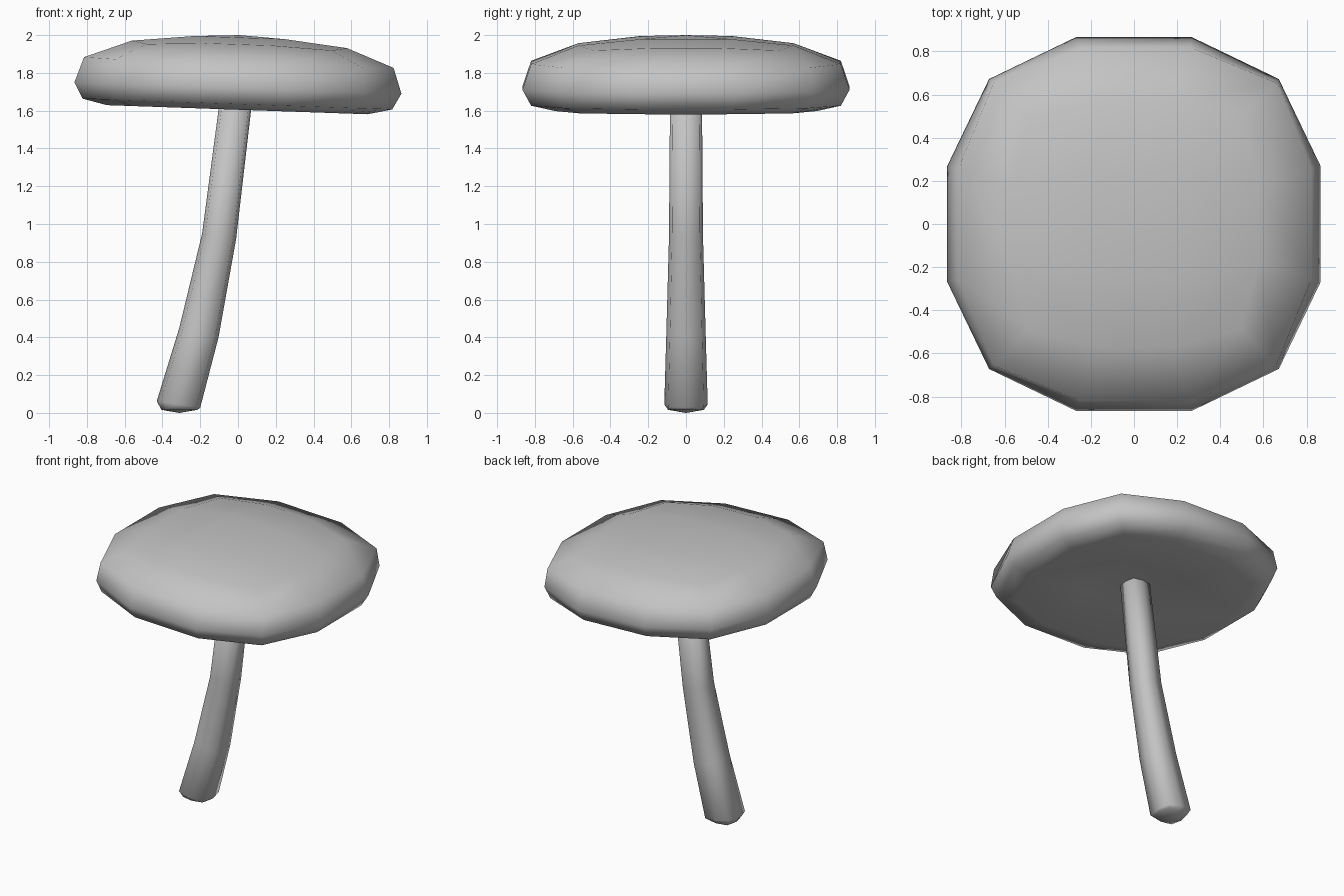
import bpy, bmesh, math
from mathutils import Vector, Matrix

if "Cube" in bpy.data.objects:
    bpy.data.objects.remove(bpy.data.objects["Cube"], do_unlink=True)

grey = bpy.data.materials.new("plain grey")
grey.use_nodes = True
grey.diffuse_color = (0.55, 0.55, 0.55, 1)
grey.node_tree.nodes["Principled BSDF"].inputs["Base Color"].default_value = (0.55, 0.55, 0.55, 1)


def skin(bm, rings):
    """Join successive rings of vertices with quads."""
    for a, b in zip(rings, rings[1:]):
        n = len(a)
        for i in range(n):
            j = (i + 1) % n
            bm.faces.new((a[i], a[j], b[j], b[i]))


def fan(bm, ring, point):
    """Close a ring with triangles to one point."""
    tip = bm.verts.new(point)
    for i, v in enumerate(ring):
        bm.faces.new((tip, v, ring[(i + 1) % len(ring)]))


def finish(bm, name):
    bmesh.ops.recalc_face_normals(bm, faces=bm.faces[:])
    for f in bm.faces:
        f.smooth = True
    mesh = bpy.data.meshes.new(name)
    bm.to_mesh(mesh)
    bm.free()
    mesh.materials.append(grey)
    obj = bpy.data.objects.new(name, mesh)
    bpy.context.collection.objects.link(obj)
    return obj


def cap_ring(bm, half, corner, z, drop):
    """Rounded square of twelve points: two per side and one per corner."""
    side = half * 0.31
    quarter = [(half, -side, z), (half, side, z), (corner, corner, z - drop)]
    return [bm.verts.new(Matrix.Rotation(q * math.pi / 2, 3, "Z") @ Vector(p))
            for q in range(4) for p in quarter]


# Cap: stacked rounded squares, domed above and slightly hollow below
bm = bmesh.new()
profile = [(0.69, 0.56, 1.605, 0), (0.82, 0.645, 1.635, 0), (0.866, 0.672, 1.72, 0),
           (0.82, 0.655, 1.855, 0.005), (0.57, 0.49, 1.951, 0.015)]
rings = [cap_ring(bm, *p) for p in profile]
skin(bm, rings)
for ring, half, z, centre in ((rings[0], 0.25, 1.655, 1.67), (rings[-1], 0.24, 1.987, 2.0)):
    inner = [bm.verts.new((half * sx, half * sy, z))
             for sx, sy in ((1, -1), (1, 1), (-1, 1), (-1, -1))]
    fan(bm, inner, (0, 0, centre))
    for q in range(4):
        a, b, c = ring[3 * q:3 * q + 3]
        d = ring[(3 * q + 3) % 12]
        p, r = inner[q], inner[(q + 1) % 4]
        bm.faces.new((a, b, r, p))
        bm.faces.new((b, c, d, r))
# The cap leans slightly to its left
pivot = Matrix.Translation((0, 0, 1.73))
lean = pivot @ Matrix.Rotation(math.radians(2), 4, "Y") @ pivot.inverted()
bmesh.ops.transform(bm, matrix=lean, verts=bm.verts[:])
finish(bm, "cap")

# Stem: rounded square tube along a gentle curve, with a rounded foot
bm = bmesh.new()
path = [(-0.31, 0.016, 0.095, 0), (-0.315, 0.045, 0.115, 0.15), (-0.207, 0.425, 0.104, 0.24),
        (-0.1, 0.935, 0.09, 0.16), (0, 1.74, 0.084, 0.12)]
rings = []
for x, z, r, slope in path:
    ring = []
    for i in range(8):
        t = i * math.pi / 4
        reach = r * (1.16 if i % 2 else 1)
        dx = reach * math.cos(t)
        ring.append(bm.verts.new((x + dx, reach * math.sin(t), z - slope * dx)))
    rings.append(ring)
skin(bm, rings)
bm.faces.new(rings[-1])
fan(bm, rings[0], (-0.31, 0, 0))
finish(bm, "stem")
